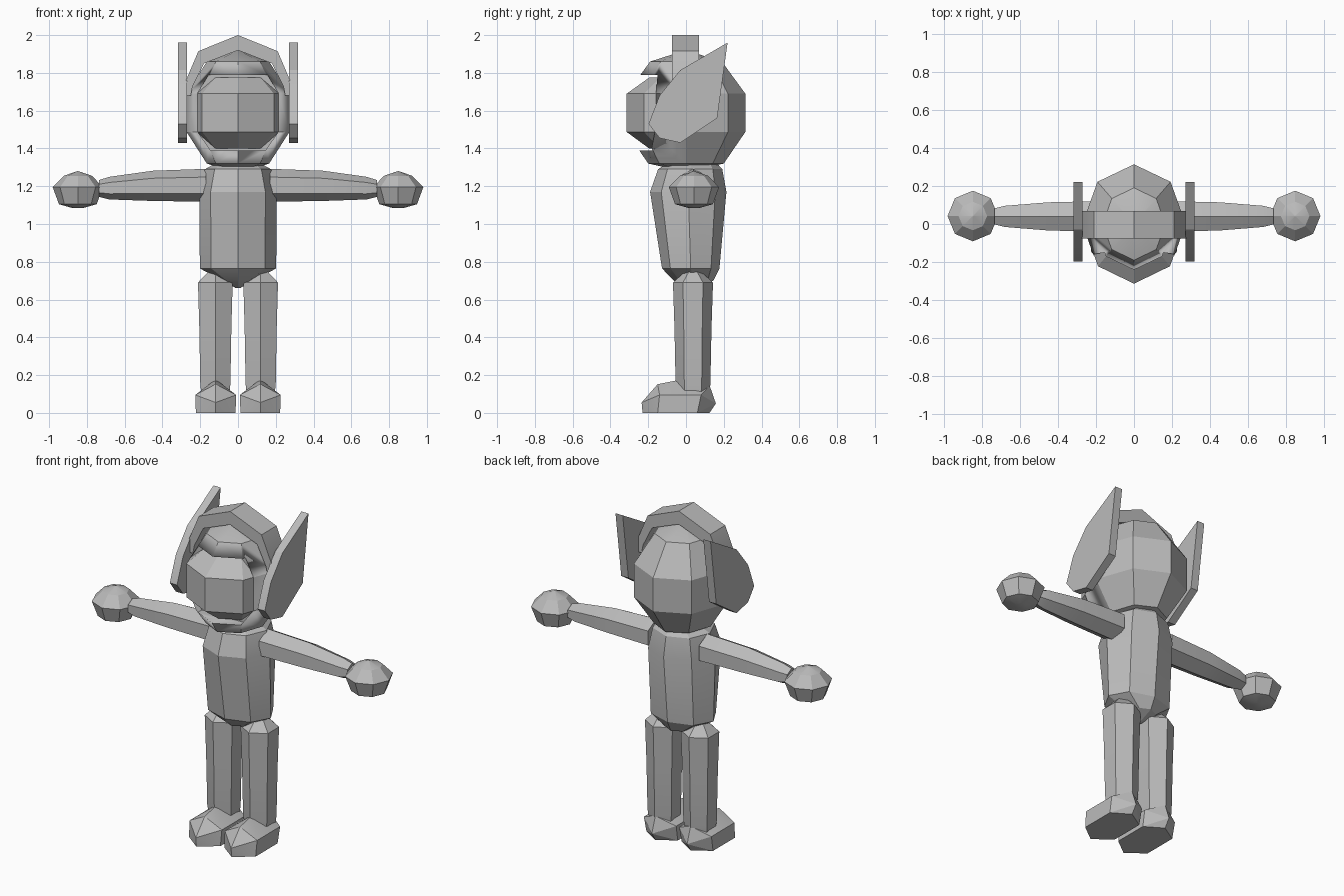
import bpy, bmesh, math

if "Cube" in bpy.data.objects:
    bpy.data.objects.remove(bpy.data.objects["Cube"])

grey = bpy.data.materials.new("plain grey")
grey.diffuse_color = (0.5, 0.5, 0.5, 1)
grey.use_nodes = True
grey.node_tree.nodes["Principled BSDF"].inputs["Base Color"].default_value = grey.diffuse_color


def finish(name, bm, mirror=False):
    """Turn a bmesh into a named object, optionally mirrored across x = 0."""
    bmesh.ops.remove_doubles(bm, verts=bm.verts, dist=1e-5)
    bmesh.ops.recalc_face_normals(bm, faces=bm.faces)
    me = bpy.data.meshes.new(name)
    bm.to_mesh(me)
    bm.free()
    me.materials.append(grey)
    for p in me.polygons:
        p.use_smooth = True
    me.set_sharp_from_angle(angle=math.radians(20))
    ob = bpy.data.objects.new(name, me)
    bpy.context.collection.objects.link(ob)
    if mirror:
        ob.modifiers.new("mirror", 'MIRROR').use_mirror_merge = False
    return ob


def loft(name, rings, mirror=False):
    """Skin a list of equal-length point rings and cap both ends."""
    bm = bmesh.new()
    vs = [[bm.verts.new(p) for p in r] for r in rings]
    n = len(rings[0])
    for a, b in zip(vs, vs[1:]):
        for i in range(n):
            j = (i + 1) % n
            bm.faces.new((a[i], a[j], b[j], b[i]))
    bm.faces.new(vs[0])
    bm.faces.new(vs[-1])
    return finish(name, bm, mirror)


def ring(n, cx, cy, z, rx, ry):
    """Horizontal n-gon with one corner facing the front."""
    return [(cx + rx * math.sin(math.tau * i / n),
             cy - ry * math.cos(math.tau * i / n), z) for i in range(n)]


def hull(name, pts, mirror=False):
    bm = bmesh.new()
    for p in pts:
        bm.verts.new(p)
    bmesh.ops.convex_hull(bm, input=bm.verts)
    bmesh.ops.dissolve_limit(bm, angle_limit=0.02, verts=bm.verts, edges=bm.edges)
    return finish(name, bm, mirror)


# Head shell: eight-sided ball with an opening for the face
hood = loft("hood", [ring(8, 0, 0, z, rx, ry) for z, rx, ry in (
    (1.30, .10, .11), (1.32, .165, .20), (1.487, .272, .314),
    (1.69, .272, .314), (1.86, .165, .19), (1.92, .002, .002))])
outline = [(.155, 1.79), (.215, 1.69), (.215, 1.49), (.145, 1.39)]
outline += [(-x, z) for x, z in reversed(outline)]
cutter = loft("face_opening_cutter", [[(x, y, z) for x, z in outline] for y in (-.5, -.14)])
cutter.hide_render = True
cutter.hide_viewport = True
cut = hood.modifiers.new("opening", 'BOOLEAN')
cut.operation = 'DIFFERENCE'
cut.solver = 'EXACT'
cut.object = cutter

# Face set into the opening
loft("face", [ring(8, 0, 0, z, rx, ry) for z, rx, ry in (
    (1.40, .17, .195), (1.487, .268, .314), (1.69, .268, .314), (1.775, .17, .195))])

# Arched head band
half = [((.285, 1.68), (.25, 1.68)), ((.28, 1.75), (.24, 1.73)),
        ((.21, 1.915), (.18, 1.85)), ((0, 2.0), (0, 1.92))]
path = half + [((-a[0], a[1]), (-b[0], b[1])) for a, b in reversed(half[:-1])]
loft("head_band", [[(a[0], -.075, a[1]), (a[0], .068, a[1]),
                    (b[0], .068, b[1]), (b[0], -.075, b[1])] for a, b in path])

# Ear plates
ear = [(.22, 1.96), (.165, 1.56), (-.03, 1.43), (-.14, 1.455),
       (-.198, 1.53), (-.14, 1.68), (-.03, 1.815)]
loft("ear_plate", [[(x, y, z) for y, z in ear] for x in (.27, .318)], True)

# Torso, eight-sided with a tapering pelvis
loft("torso", [ring(8, 0, cy, z, rx, ry) for z, cy, rx, ry in (
    (1.315, .03, .13, .14), (1.29, .022, .175, .17), (1.17, .012, .205, .202),
    (.765, .025, .202, .152), (.70, .04, .085, .105), (.66, .04, .01, .01))])

# Arms, six-sided, held straight out
loft("arm", [[(x, .04 + 1.07 * r * math.sin(math.tau * i / 6),
               cz + r * math.cos(math.tau * i / 6)) for i in range(6)]
             for x, cz, r in ((.17, 1.205, .087), (.45, 1.202, .08),
                              (.68, 1.19, .06), (.735, 1.188, .045))], True)

# Ball hands
loft("hand", [ring(8, .848, .042, z, r, r) for z, r in (
    (1.085, .03), (1.105, .10), (1.195, .133), (1.255, .075), (1.28, .002))], True)

# Legs, six-sided
loft("leg", [ring(6, .12, .037, z, r, r) for z, r in (
    (.10, .085), (.15, .092), (.45, .098), (.69, .106), (.755, .035))], True)

# Shoes
sole = [(0, -.23, 0), (0, .125, 0), (0, -.235, .055), (0, .158, .05),
        (0, -.15, .152), (0, -.02, .178), (0, .125, .145)]
for s in (-1, 1):
    sole += [(s * .105, -.15, 0), (s * .105, .06, 0),
             (s * .108, -.14, .095), (s * .108, .08, .095)]
hull("shoe", [(x + .118, y, z) for x, y, z in sole], True)
